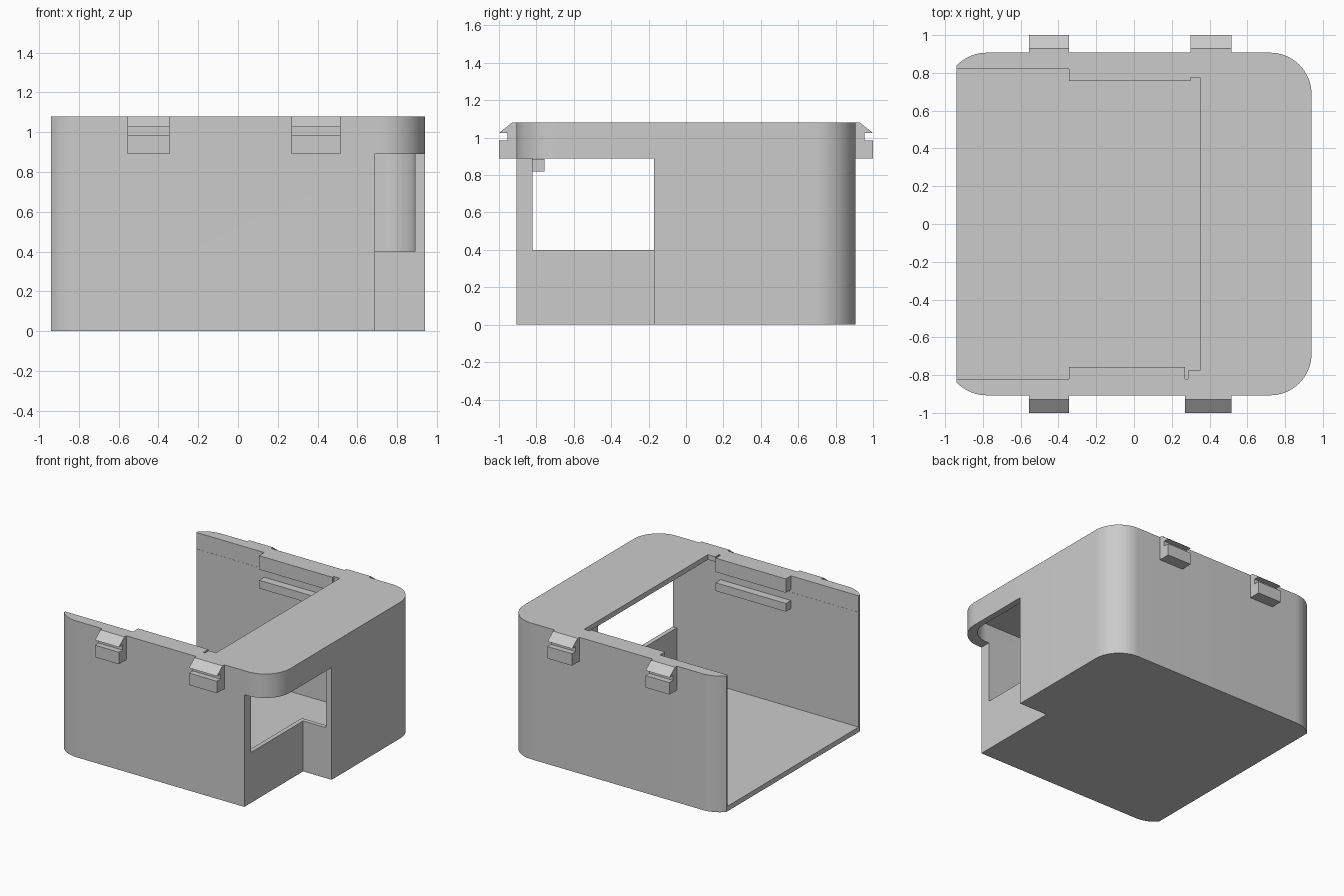
import bpy
import bmesh
from math import radians, cos, sin

cube = bpy.data.objects.get("Cube")
if cube:
    bpy.data.objects.remove(cube, do_unlink=True)

grey = bpy.data.materials.new("plain grey")
grey.use_nodes = True
colour = (0.6, 0.6, 0.6, 1)
grey.diffuse_color = colour
grey.node_tree.nodes["Principled BSDF"].inputs["Base Color"].default_value = colour


def extrude(name, points, direction):
    """Closed prism from a planar outline."""
    bm = bmesh.new()
    face = bm.faces.new([bm.verts.new(p) for p in points])
    out = bmesh.ops.extrude_face_region(bm, geom=[face])
    moved = [g for g in out["geom"] if isinstance(g, bmesh.types.BMVert)]
    bmesh.ops.translate(bm, verts=moved, vec=direction)
    bmesh.ops.recalc_face_normals(bm, faces=bm.faces)
    mesh = bpy.data.meshes.new(name)
    bm.to_mesh(mesh)
    bm.free()
    mesh.materials.append(grey)
    obj = bpy.data.objects.new(name, mesh)
    bpy.context.collection.objects.link(obj)
    return obj


def box(name, x0, x1, y0, y1, z0, z1):
    outline = [(x0, y0, z0), (x1, y0, z0), (x1, y1, z0), (x0, y1, z0)]
    return extrude(name, outline, (0, 0, z1 - z0))


def arc(cx, cy, r, a0, a1, z, steps=16):
    angles = [radians(a0 + (a1 - a0) * i / steps) for i in range(steps + 1)]
    return [(cx + r * cos(a), cy + r * sin(a), z) for a in angles]


def carve(target, cutter):
    mod = target.modifiers.new("cut", 'BOOLEAN')
    mod.operation = 'DIFFERENCE'
    mod.solver = 'EXACT'
    mod.object = cutter
    bpy.context.view_layer.objects.active = target
    bpy.ops.object.modifier_apply(modifier=mod.name)
    bpy.data.objects.remove(cutter, do_unlink=True)


# Shell: rounded right corners, left corners sliced off part way round
R, CY = 0.22, 0.687
outline = (arc(0.72, -CY, R, -90, 0, 0) + arc(0.72, CY, R, 0, 90, 0)
           + arc(-0.78, CY, R, 90, 136.7, 0, 8) + arc(-0.78, -CY, R, 223.3, 270, 0, 8))
shell = extrude("case_shell", outline, (0, 0, 1.08))

# Hollow interior, open on the left
inner = (arc(0.72, -0.65, 0.17, -90, 0, 0.04) + arc(0.72, 0.65, 0.17, 0, 90, 0.04)
         + [(-1.2, 0.82, 0.04), (-1.2, -0.82, 0.04)])
carve(shell, extrude("cavity_cutter", inner, (0, 0, 1.0)))

# Top opening and the corner alcove
carve(shell, box("top_cutter", -1.2, 0.285, -0.821, 0.821, 0.95, 1.2))
carve(shell, box("top_end_cutter", 0.2, 0.35, -0.775, 0.775, 0.95, 1.2))
carve(shell, box("alcove_cutter", 0.69, 1.2, -1.2, -0.17, -0.1, 0.89))

bpy.ops.object.select_all(action='DESELECT')
shell.select_set(True)
bpy.context.view_layer.objects.active = shell
bpy.ops.object.shade_smooth_by_angle(angle=radians(30))

# Low walls lining the alcove
box("alcove_side_wall", 0.655, 0.69, -0.83, -0.135, 0.0, 0.40)
box("alcove_back_wall", 0.69, 0.90, -0.17, -0.135, 0.0, 0.40)

# Rails and clips on front and back
clip = [(0.88, 0.89), (1.0, 0.89), (1.0, 0.985), (0.955, 0.985),
        (0.955, 1.025), (1.0, 1.025), (0.93, 1.08), (0.88, 1.08)]
for side, s, end in (("front", -1, 0.27), ("back", 1, 0.30)):
    ys = sorted((s * 0.757, s * 0.83))
    box(side + "_upper_rail", -0.345, end, *ys, 0.97, 1.08)
    box(side + "_lower_rail", -0.345, end, *ys, 0.82, 0.885)
    for label, x0, x1 in (("right", -0.555, -0.345), ("left", end, 0.515)):
        extrude(f"{side}_{label}_clip", [(x0, s * y, z) for y, z in clip],
                (x1 - x0, 0, 0))
